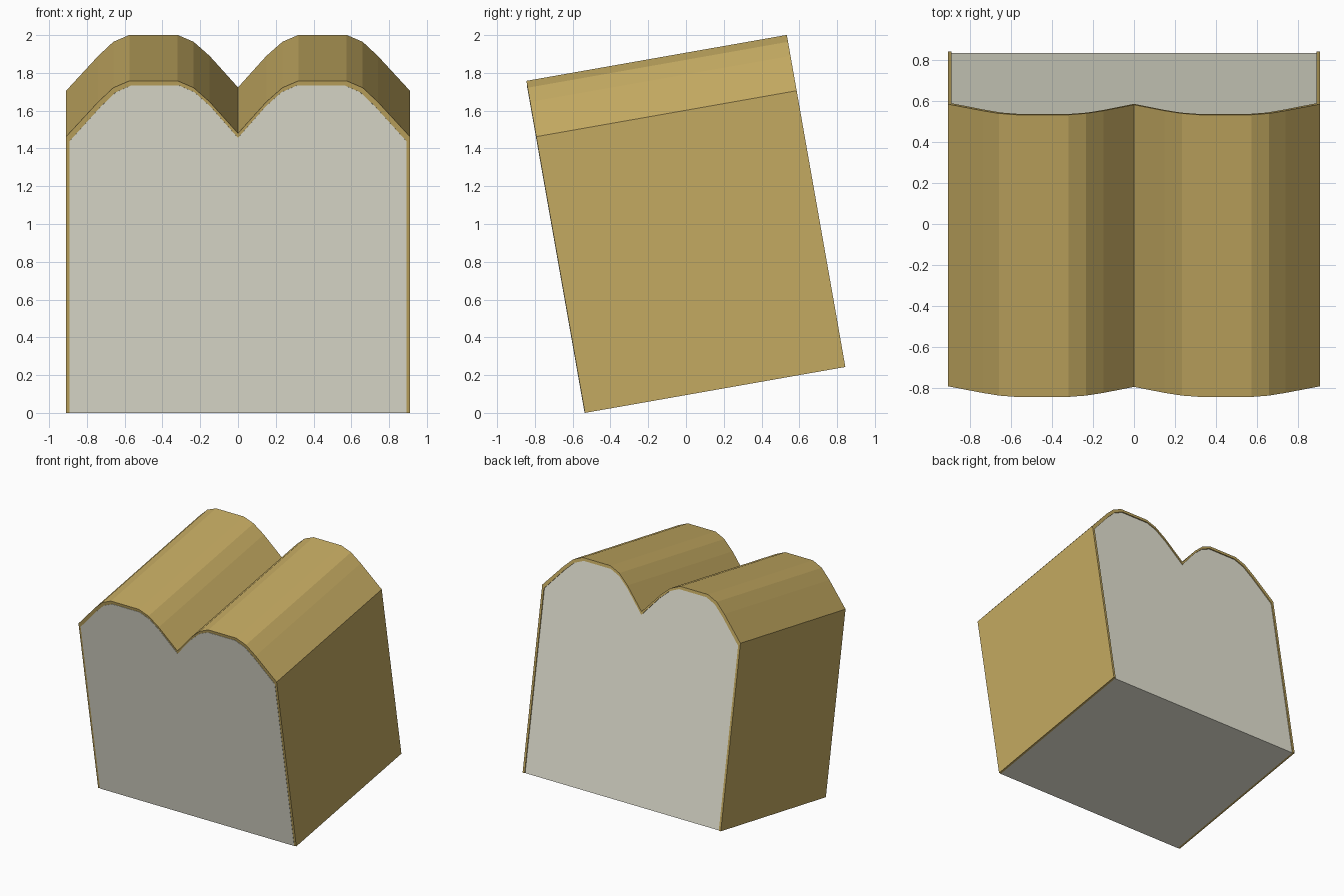
import bpy, bmesh, math
from mathutils import Matrix

if "Cube" in bpy.data.objects:
    bpy.data.objects.remove(bpy.data.objects["Cube"])

TILT = math.radians(10)
HALF_LEN = 0.70
LIFT = Matrix.Translation((0, 0.152, 0.8785 + 0.1215))


def material(name, color):
    m = bpy.data.materials.new(name)
    m.diffuse_color = (*color, 1)
    m.use_nodes = True
    m.node_tree.nodes["Principled BSDF"].inputs["Base Color"].default_value = m.diffuse_color
    return m


def prism(name, outline, y0, y1, mat):
    """Extrude an x-z outline along y, then tilt the loaf back onto its front edge."""
    bm = bmesh.new()
    face = bm.faces.new([bm.verts.new((x, y0, z)) for x, z in outline])
    new = bmesh.ops.extrude_face_region(bm, geom=[face])["geom"]
    bmesh.ops.translate(bm, vec=(0, y1 - y0, 0),
                        verts=[v for v in new if isinstance(v, bmesh.types.BMVert)])
    bmesh.ops.recalc_face_normals(bm, faces=bm.faces)
    # pivot is the lower front edge, which touches the ground
    place = (Matrix.Translation((0, -0.535, 0)) @ Matrix.Rotation(TILT, 4, 'X')
             @ Matrix.Translation((0, HALF_LEN, 0)))
    bm.transform(place)
    me = bpy.data.meshes.new(name)
    bm.to_mesh(me)
    bm.free()
    me.materials.append(mat)
    ob = bpy.data.objects.new(name, me)
    bpy.context.collection.objects.link(ob)
    return ob


# right half of the two-humped loaf section, from the centre valley to the base
half = [(0.15, 1.672), (0.235, 1.748), (0.32, 1.785), (0.575, 1.785),
        (0.66, 1.748), (0.74, 1.672), (0.91, 1.485), (0.91, 0)]
outer = [(-x, z) for x, z in reversed(half)] + [(0, 1.503)] + half

# crumb section: the same shape, inset by the crust thickness
inner = [(x * 0.98, max(z - 0.024, 0)) for x, z in outer]

crust_mat = material("crust_brown", (0.55, 0.40, 0.12))
crumb_mat = material("crumb_cream", (0.80, 0.79, 0.67))

# crust wraps the sides and top; crumb fills it and shows at both ends and below
prism("crust", outer + inner[::-1], -HALF_LEN, HALF_LEN, crust_mat)
prism("crumb", inner, -HALF_LEN - 0.002, HALF_LEN - 0.008, crumb_mat)
